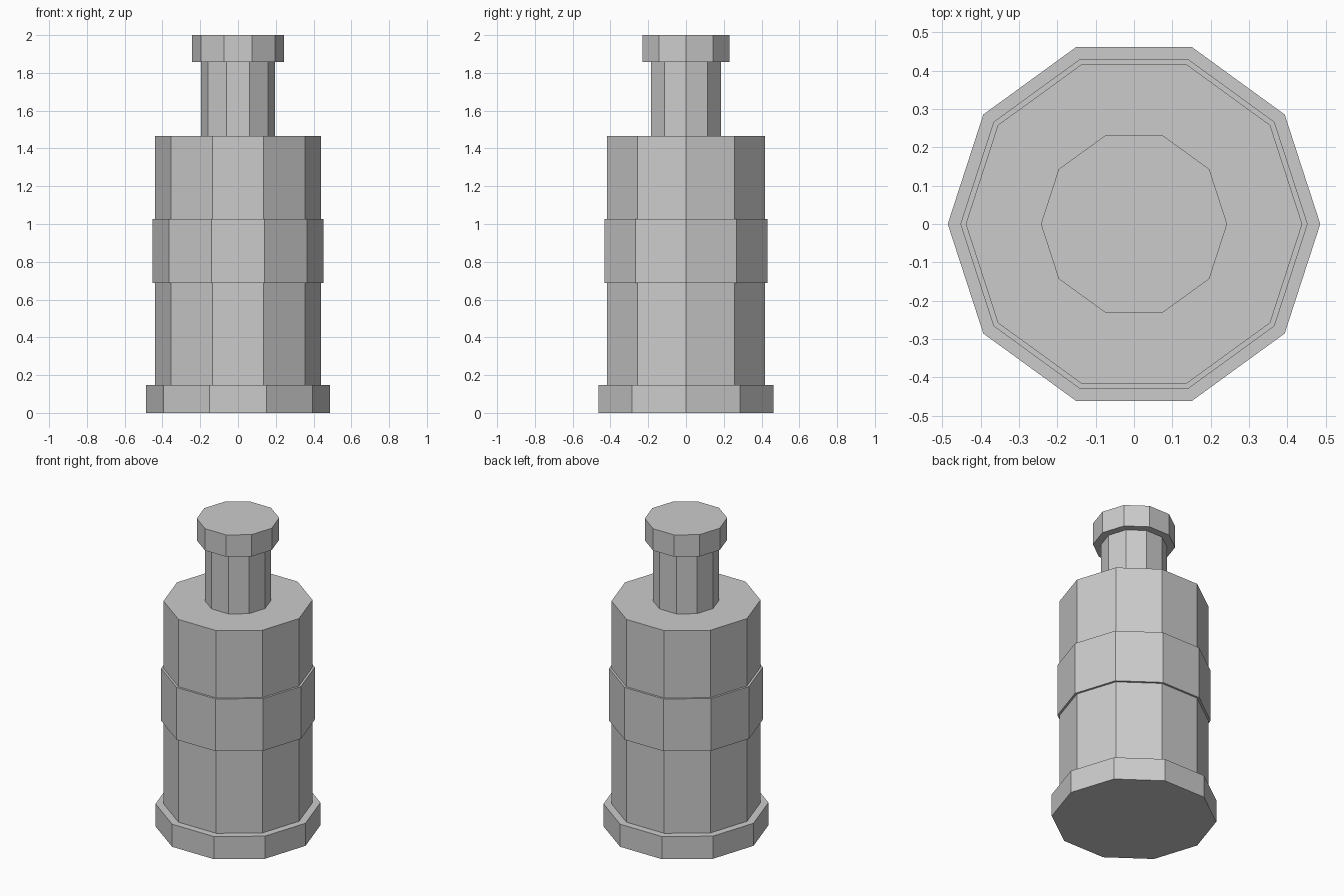
import bpy

cube = bpy.data.objects.get("Cube")
if cube:
    bpy.data.objects.remove(cube, do_unlink=True)

SIDES = 10

grey = bpy.data.materials.new("plain grey")
grey.use_nodes = True
colour = (0.6, 0.6, 0.6, 1)
grey.diffuse_color = colour
grey.node_tree.nodes["Principled BSDF"].inputs["Base Color"].default_value = colour


def drum(name, radius, bottom, top):
    """Flat-sided drum with corners on the x axis."""
    bpy.ops.mesh.primitive_cylinder_add(
        vertices=SIDES, radius=radius, depth=top - bottom,
        location=(0, 0, (bottom + top) / 2))
    part = bpy.context.object
    part.name = name
    # A quarter turn puts a flat face at the front
    part.rotation_euler.z = 1.5707963
    part.data.materials.append(grey)
    return part


# Stacked parts, from the ground up
drum("base_rim", 0.486, 0, 0.147)
drum("lower_body", 0.439, 0.147, 0.687)
drum("middle_band", 0.453, 0.687, 1.027)
drum("upper_body", 0.439, 1.027, 1.465)
drum("neck", 0.195, 1.465, 1.858)
drum("cap", 0.243, 1.858, 2)
